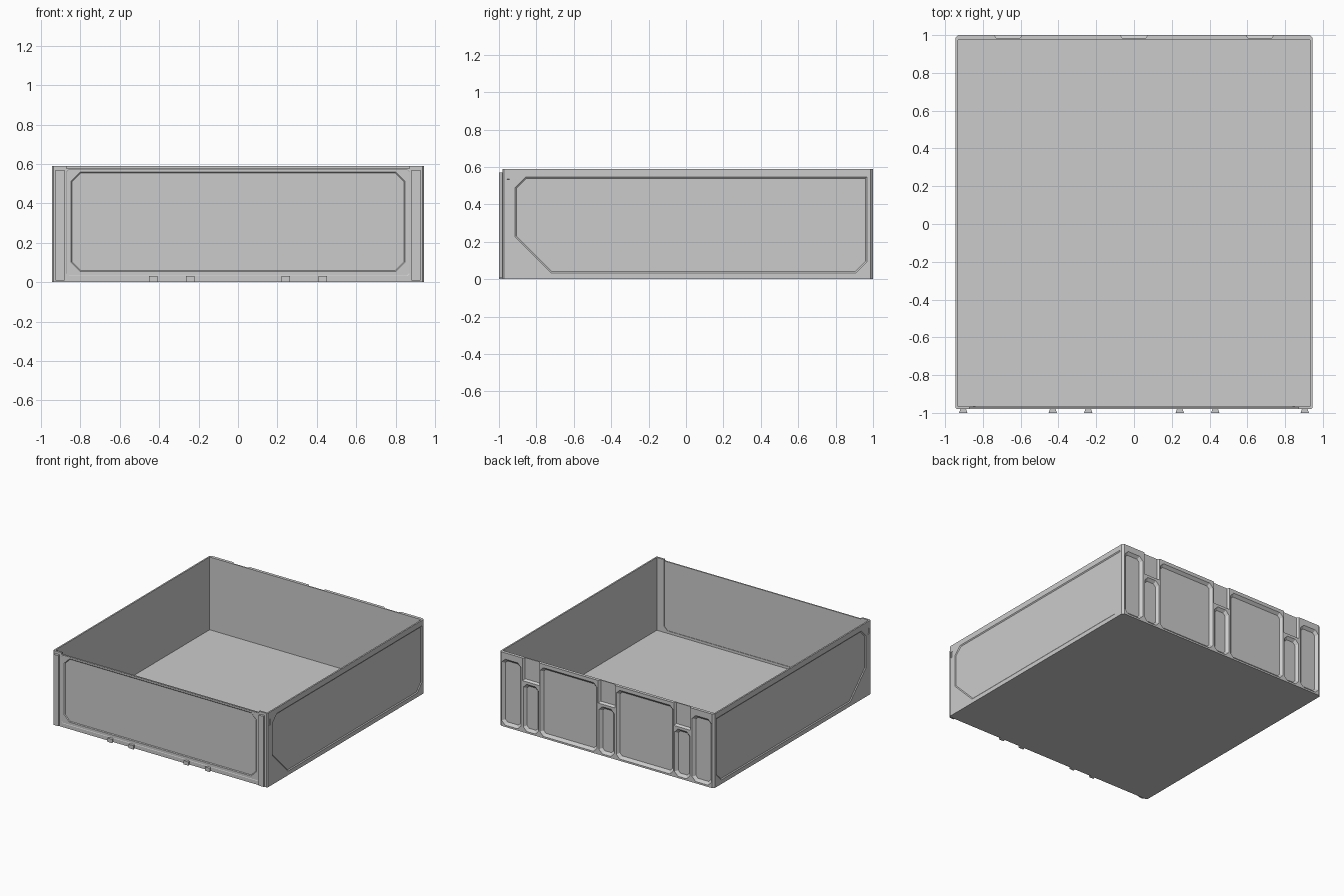
import bpy, bmesh

if "Cube" in bpy.data.objects:
    bpy.data.objects.remove(bpy.data.objects["Cube"])

W, FRONT, BACK, H = 0.945, -0.98, 1.0, 0.59


def loft(bm, loops):
    """Closed solid through a list of equal-length point loops."""
    rings = [[bm.verts.new(p) for p in loop] for loop in loops]
    n = len(rings[0])
    for a, b in zip(rings, rings[1:]):
        for i in range(n):
            j = (i + 1) % n
            bm.faces.new((a[i], a[j], b[j], b[i]))
    bm.faces.new(rings[0][::-1])
    bm.faces.new(rings[-1])


def finish(bm, name):
    bmesh.ops.recalc_face_normals(bm, faces=bm.faces[:])
    mesh = bpy.data.meshes.new(name)
    bm.to_mesh(mesh)
    bm.free()
    ob = bpy.data.objects.new(name, mesh)
    bpy.context.collection.objects.link(ob)
    return ob


def clipped(x0, x1, z0, z1, c, inset=0.0):
    """Rectangle with corner cuts c = (low-left, low-right, up-right, up-left)."""
    x0, x1, z0, z1 = x0 + inset, x1 - inset, z0 + inset, z1 - inset
    a, b, d, e = [max(k - 0.586 * inset, 0.002) if k else 0 for k in c]
    pts = [(x0, z0 + a), (x0 + a, z0), (x1 - b, z0), (x1, z0 + b),
           (x1, z1 - d), (x1 - d, z1), (x0 + e, z1), (x0, z1 - e)]
    return [p for i, p in enumerate(pts) if p != pts[i - 1]]


# Where a point (u, v) at depth d lands on each outer wall
PLACE = {
    'front': lambda u, v, d: (u, FRONT + d, v),
    'back': lambda u, v, d: (u, BACK - d, v),
    'right': lambda u, v, d: (W - d, u, v),
    'left': lambda u, v, d: (-W + d, u, v),
}


def recess(bm, wall, rect, c, depth, slope):
    put = PLACE[wall]
    outer, inner = clipped(*rect, c), clipped(*rect, c, slope)
    loft(bm, [[put(u, v, d) for u, v in ring]
              for ring, d in ((outer, -0.02), (outer, 0), (inner, depth))])


def box(bm, x0, x1, y0, y1, z0, z1):
    base = [(x0, y0), (x1, y0), (x1, y1), (x0, y1)]
    loft(bm, [[(x, y, z) for x, y in base] for z in (z0, z1)])


def cut(target, bm):
    cutter = finish(bm, 'cutter')
    cutter.hide_render = True
    mod = target.modifiers.new('cut', 'BOOLEAN')
    mod.operation, mod.solver, mod.object = 'DIFFERENCE', 'EXACT', cutter
    dg = bpy.context.evaluated_depsgraph_get()
    mesh = bpy.data.meshes.new_from_object(target.evaluated_get(dg))
    target.modifiers.clear()
    target.data = mesh
    bpy.data.objects.remove(cutter)


# Tray body with clipped vertical corners
bm = bmesh.new()
plan = clipped(-W, W, FRONT, BACK, (0.008, 0.008, 0.014, 0.014))
loft(bm, [[(x, y, z) for x, y in plan] for z in (0, H)])
tray = finish(bm, 'tray_body')

# Hollow interior
bm = bmesh.new()
box(bm, -0.933, 0.933, -0.965, 0.975, 0.01, 0.7)
cut(tray, bm)

# Lowered front rim, and thinner front wall between the inner corner posts
bm = bmesh.new()
box(bm, -0.87, 0.87, -1.05, -0.95, 0.578, 0.7)
cut(tray, bm)
bm = bmesh.new()
inner = clipped(-0.87, 0.87, 0.03, 0.7, (0.03, 0.03, 0, 0))
loft(bm, [[(x, y, z) for x, z in inner] for y in (-0.969, -0.95)])
cut(tray, bm)

# Front step, then clipped panel
bm = bmesh.new()
recess(bm, 'front', (-0.872, 0.872, 0.03, 0.573), (0.012,) * 4, 0.002, 0.004)
cut(tray, bm)
bm = bmesh.new()
recess(bm, 'front', (-0.85, 0.85, 0.052, 0.562), (0.048,) * 4, 0.007, 0.008)

# Side panels and small latch slots
for side in ('left', 'right'):
    recess(bm, side, (-0.915, 0.967, 0.033, 0.547), (0.195, 0.06, 0, 0.058), 0.006, 0.008)
    recess(bm, side, (-0.957, -0.943, 0.487, 0.535), (0,) * 4, 0.005, 0.001)

# Back bays: end, narrow and wide pockets, plus open notches at the rim
k = 0.03
for x0, x1, top in ((0.755, 0.925, 0.54), (-0.925, -0.755, 0.54),
                    (0.085, 0.588, 0.562), (-0.588, -0.085, 0.562)):
    recess(bm, 'back', (x0, x1, 0.014, top), (k,) * 4, 0.02, 0.02)
for c in (-0.667, 0, 0.667):
    recess(bm, 'back', (c - 0.068, c + 0.068, 0.014, 0.39), (k,) * 4, 0.02, 0.02)
    recess(bm, 'back', (c - 0.074, c + 0.074, 0.41, 0.64), (0,) * 4, 0.016, 0.012)
cut(tray, bm)


# Dovetail rails at the front corners and tabs along the bottom
def dovetail(name, x, half, z0, z1):
    bm = bmesh.new()
    plan = [(x - half, -1), (x + half, -1), (x + half * 0.65, FRONT + 0.003),
            (x - half * 0.65, FRONT + 0.003)]
    loft(bm, [[(px, py, z) for px, py in plan] for z in (z0, z1)])
    finish(bm, name)


for s, side in ((-1, 'left'), (1, 'right')):
    dovetail(side + '_front_rail', s * 0.904, 0.022, 0.008, 0.57)
    dovetail(side + '_outer_tab', s * 0.43, 0.022, 0, 0.03)
    dovetail(side + '_inner_tab', s * 0.242, 0.022, 0, 0.03)
